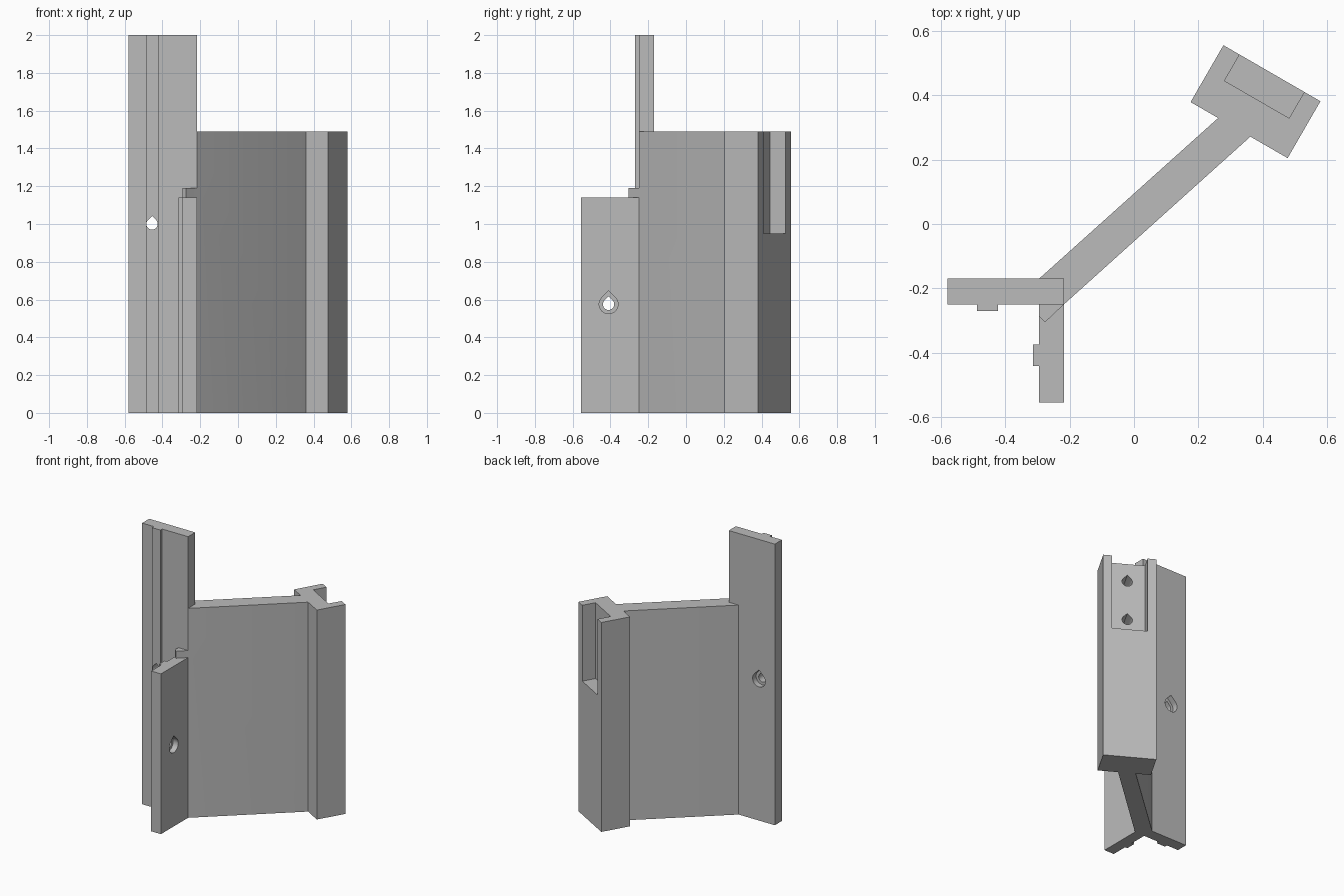
import bpy
import bmesh
from math import cos, sin, pi, radians
from mathutils import Matrix, Vector

if "Cube" in bpy.data.objects:
    bpy.data.objects.remove(bpy.data.objects["Cube"], do_unlink=True)

grey = bpy.data.materials.new("plain grey")
grey.use_nodes = True
colour = (0.5, 0.5, 0.5, 1)
grey.diffuse_color = colour
grey.node_tree.nodes["Principled BSDF"].inputs["Base Color"].default_value = colour


def prism(name, points, low, high, matrix=Matrix()):
    """Extrude a flat outline from low to high along local z."""
    bm = bmesh.new()
    face = bm.faces.new([bm.verts.new((x, y, low)) for x, y in points])
    top = bmesh.ops.extrude_face_region(bm, geom=[face])["geom"]
    moved = [v for v in top if isinstance(v, bmesh.types.BMVert)]
    bmesh.ops.translate(bm, verts=moved, vec=(0, 0, high - low))
    bmesh.ops.recalc_face_normals(bm, faces=bm.faces)
    bm.transform(matrix)
    mesh = bpy.data.meshes.new(name)
    bm.to_mesh(mesh)
    bm.free()
    mesh.materials.append(grey)
    obj = bpy.data.objects.new(name, mesh)
    bpy.context.collection.objects.link(obj)
    return obj


def rect(x0, x1, y0, y1):
    return [(x0, y0), (x1, y0), (x1, y1), (x0, y1)]


def combine(target, other, operation):
    """Apply a boolean and remove the second solid."""
    mod = target.modifiers.new(operation, "BOOLEAN")
    mod.object, mod.operation, mod.solver = other, operation, "EXACT"
    bpy.context.view_layer.objects.active = target
    bpy.ops.object.modifier_apply(modifier=mod.name)
    bpy.data.objects.remove(other, do_unlink=True)


def drill(target, start, axis, radius, depth):
    """Cut a teardrop hole, point up, from start along a level axis."""
    steps = 24
    arc = [radians(135 + 270 * i / steps) for i in range(steps + 1)]
    outline = [(radius * cos(a), radius * sin(a)) for a in arc]
    outline.append((0, radius * 2 ** 0.5))
    z = Vector(axis).normalized()
    y = Vector((0, 0, 1))
    frame = Matrix((y.cross(z), y, z)).transposed().to_4x4()
    cutter = prism("hole_cutter", outline, -0.02, depth, Matrix.Translation(start) @ frame)
    combine(target, cutter, "DIFFERENCE")


# Tall back plate with its locating rib
bracket = prism("bracket", [(-0.58, -0.25), (-0.487, -0.25), (-0.487, -0.27), (-0.422, -0.27),
                            (-0.422, -0.25), (-0.218, -0.25), (-0.218, -0.17), (-0.58, -0.17)], 0, 2)

# Short side plate with its locating rib
side = prism("side_plate", [(-0.295, -0.555), (-0.218, -0.555), (-0.218, -0.22), (-0.295, -0.22),
                            (-0.295, -0.375), (-0.314, -0.375), (-0.314, -0.441), (-0.295, -0.441)], 0, 1.14)

# Corner filler where the plates meet
corner = prism("corner_filler", [(-0.295, -0.286), (-0.276, -0.305), (-0.218, -0.25),
                                 (-0.24, -0.21), (-0.295, -0.21)], 0, 1.19)

# Diagonal web
web = prism("diagonal_web", [(-0.295, -0.17), (-0.218, -0.25), (0.36, 0.27), (0.40, 0.32),
                             (0.32, 0.37), (0.26, 0.328)], 0, 1.49)

# Turned end block
turn = Matrix.Translation((0.3775, 0.38, 0)) @ Matrix.Rotation(-pi / 6, 4, "Z")
block = prism("end_block", rect(-0.174, 0.174, -0.102, 0.102), 0, 1.49, turn)
for part in (side, corner, web, block):
    combine(bracket, part, "UNION")

# Pocket open to the outside and top of the end block
pocket = prism("pocket_cutter", rect(-0.116, 0.116, 0.008, 0.2), 0.95, 1.6, turn)
combine(bracket, pocket, "DIFFERENCE")
inward = turn.to_3x3() @ Vector((0, -1, 0))
for height in (1.075, 1.36):
    drill(bracket, turn @ Vector((0, 0.008, height)), inward, 0.034, 0.12)

# Screw holes with wider recesses
for start, axis in (((-0.455, -0.17, 1.0), (0, -1, 0)), ((-0.218, -0.41, 0.575), (-1, 0, 0))):
    drill(bracket, start, axis, 0.05, 0.04)
    drill(bracket, start, axis, 0.03, 0.15)

bpy.ops.object.select_all(action="DESELECT")
bracket.select_set(True)
bpy.context.view_layer.objects.active = bracket
bpy.ops.object.shade_smooth_by_angle(angle=radians(30))
